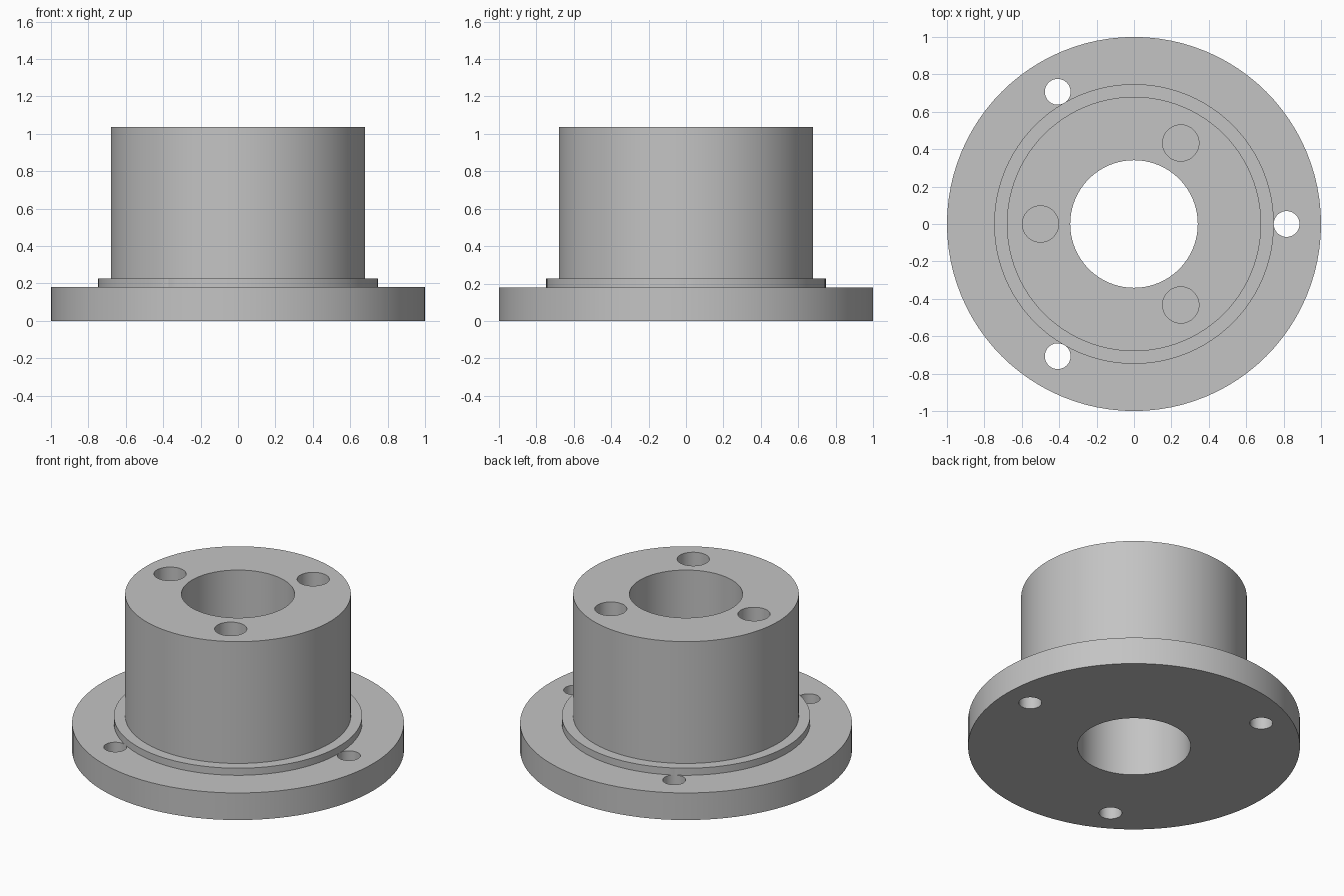
import bpy
import bmesh
from math import cos, sin, tau, radians

SEGMENTS = 96

if "Cube" in bpy.data.objects:
    bpy.data.objects.remove(bpy.data.objects["Cube"], do_unlink=True)

# Plain grey metal
metal = bpy.data.materials.new("grey_metal")
metal.use_nodes = True
grey = (0.55, 0.55, 0.55, 1)
metal.diffuse_color = grey
metal.node_tree.nodes["Principled BSDF"].inputs["Base Color"].default_value = grey


def lathe(name, profile):
    """Turn a closed (radius, height) profile around the z axis."""
    bm = bmesh.new()
    rings = []
    for r, z in profile:
        rings.append([bm.verts.new((r * cos(tau * i / SEGMENTS), r * sin(tau * i / SEGMENTS), z))
                      for i in range(SEGMENTS)])
    for k, ring in enumerate(rings):
        upper = rings[(k + 1) % len(rings)]
        for i in range(SEGMENTS):
            j = (i + 1) % SEGMENTS
            bm.faces.new((ring[i], ring[j], upper[j], upper[i]))
    bmesh.ops.recalc_face_normals(bm, faces=bm.faces)
    mesh = bpy.data.meshes.new(name)
    bm.to_mesh(mesh)
    bm.free()
    obj = bpy.data.objects.new(name, mesh)
    bpy.context.collection.objects.link(obj)
    mesh.materials.append(metal)
    return obj


def drill(target, radius, distance, angle, bottom, top):
    """Cut a vertical round hole at a polar position."""
    a = radians(angle)
    bpy.ops.mesh.primitive_cylinder_add(
        vertices=48, radius=radius, depth=top - bottom,
        location=(distance * cos(a), distance * sin(a), (top + bottom) / 2))
    cutter = bpy.context.object
    cutter.name = "drill_cutter"
    cutter.hide_render = True
    cutter.data.materials.append(metal)
    bpy.ops.object.select_all(action="DESELECT")
    target.select_set(True)
    bpy.context.view_layer.objects.active = target
    mod = target.modifiers.new("hole", "BOOLEAN")
    mod.operation = "DIFFERENCE"
    mod.solver = "EXACT"
    mod.object = cutter
    bpy.ops.object.modifier_apply(modifier=mod.name)
    bpy.data.objects.remove(cutter, do_unlink=True)


# Flange, collar and hub turned as one piece around the bore
BORE, TOP = 0.341, 1.037
hub = lathe("flanged_hub", [
    (BORE, 0), (1, 0), (1, 0.18), (0.748, 0.18),
    (0.748, 0.227), (0.68, 0.227), (0.68, TOP), (BORE, TOP)])

# Through holes in the flange, blind holes in the hub top
for turn in (0, 120, 240):
    drill(hub, 0.069, 0.816, turn, -0.1, 0.4)
    drill(hub, 0.097, 0.5, turn + 60, TOP - 0.4, TOP + 0.1)

bpy.ops.object.shade_smooth_by_angle(angle=radians(30))
